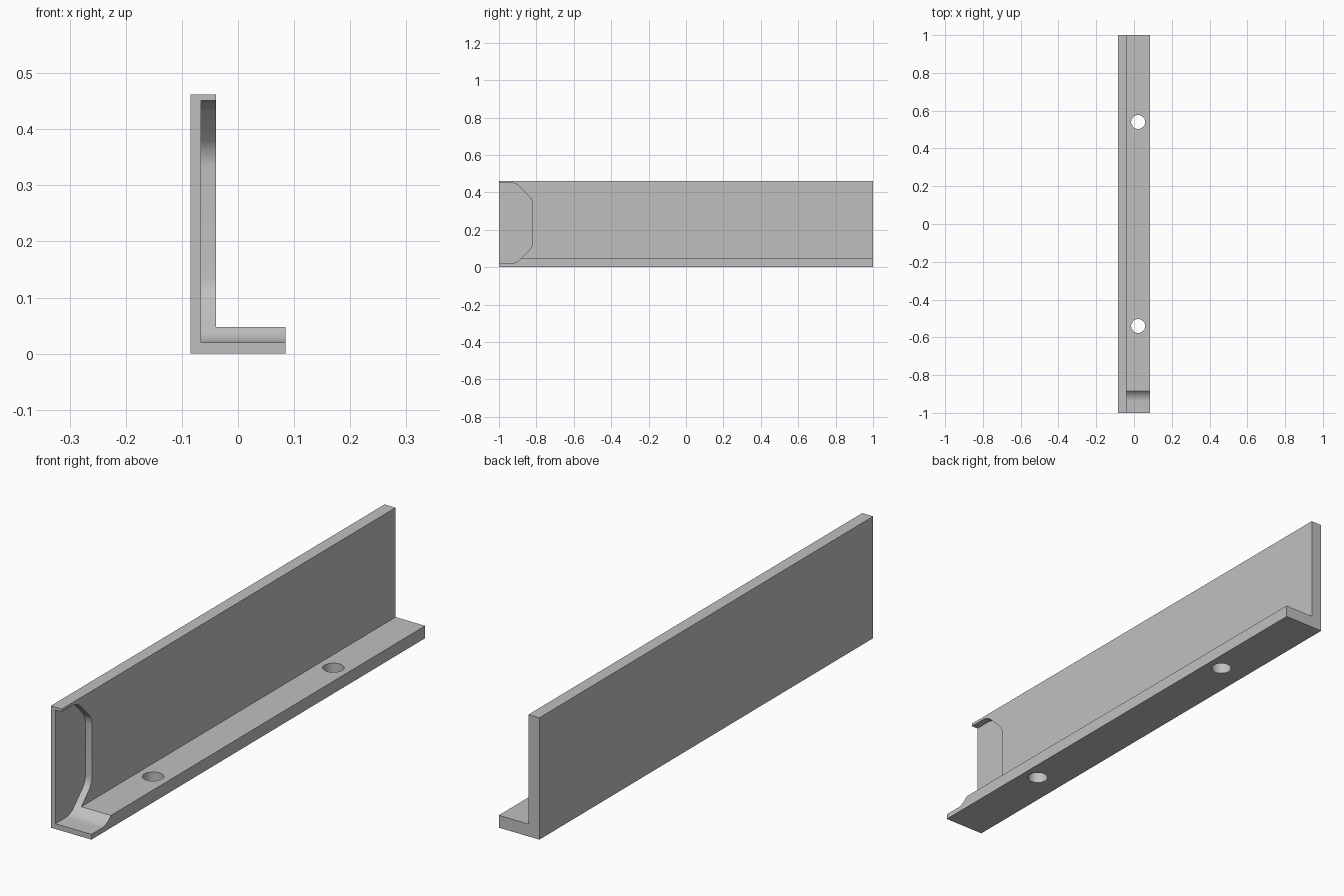
import bpy, bmesh, math

cube = bpy.data.objects.get("Cube")
if cube:
    bpy.data.objects.remove(cube, do_unlink=True)

grey = bpy.data.materials.new("plain grey")
grey.use_nodes = True
colour = (0.53, 0.53, 0.53, 1)
grey.diffuse_color = colour
grey.node_tree.nodes["Principled BSDF"].inputs["Base Color"].default_value = colour


def prism(name, points, direction, rounded=(), offset=0.0):
    """Extrude a flat outline, rounding the chosen corners first."""
    bm = bmesh.new()
    verts = [bm.verts.new(p) for p in points]
    bm.faces.new(verts)
    if rounded:
        bmesh.ops.bevel(bm, geom=[verts[i] for i in rounded], offset=offset,
                        segments=6, profile=0.5, affect='VERTICES')
    result = bmesh.ops.extrude_face_region(bm, geom=bm.faces[:])
    moved = [v for v in result["geom"] if isinstance(v, bmesh.types.BMVert)]
    bmesh.ops.translate(bm, verts=moved, vec=direction)
    bmesh.ops.recalc_face_normals(bm, faces=bm.faces[:])
    mesh = bpy.data.meshes.new(name)
    bm.to_mesh(mesh)
    bm.free()
    mesh.materials.append(grey)
    obj = bpy.data.objects.new(name, mesh)
    bpy.context.collection.objects.link(obj)
    return obj


def cut(target, cutter):
    """Subtract a cutter from the target and discard it."""
    cutter.hide_render = True
    mod = target.modifiers.new("cut", 'BOOLEAN')
    mod.operation = 'DIFFERENCE'
    mod.solver = 'EXACT'
    mod.object = cutter
    bpy.ops.object.select_all(action='DESELECT')
    target.select_set(True)
    bpy.context.view_layer.objects.active = target
    bpy.ops.object.modifier_apply(modifier=mod.name)
    bpy.data.objects.remove(cutter, do_unlink=True)


# L-shaped angle bar: tall wall and low flange
half, wall, flange, height = 0.085, -0.039, 0.047, 0.462
outline = [(-half, 0), (half, 0), (half, flange), (wall, flange),
           (wall, height), (-half, height)]
bar = prism("angle_bar", [(x, -1, z) for x, z in outline], (0, 2, 0))

# Chamfered end recess, cut partway into the wall and flange
low, high, back, run = 0.02, 0.451, -0.82, 0.09
recess = [(-1.1, low), (back - run, low), (back, low + run),
          (back, high - run), (back - run, high), (-1.1, high)]
cut(bar, prism("recess_cutter", [(-0.066, y, z) for y, z in recess],
               (0.3, 0, 0), rounded=(1, 2, 3, 4), offset=0.025))

# Two round mounting holes through the flange
for y in (-0.54, 0.54):
    ring = [2 * math.pi * i / 48 for i in range(48)]
    cut(bar, prism("hole_cutter", [(0.022 + 0.037 * math.cos(a),
                                    y + 0.037 * math.sin(a), -0.1)
                                   for a in ring], (0, 0, 0.3)))

bpy.ops.object.shade_smooth_by_angle(angle=math.radians(25))
